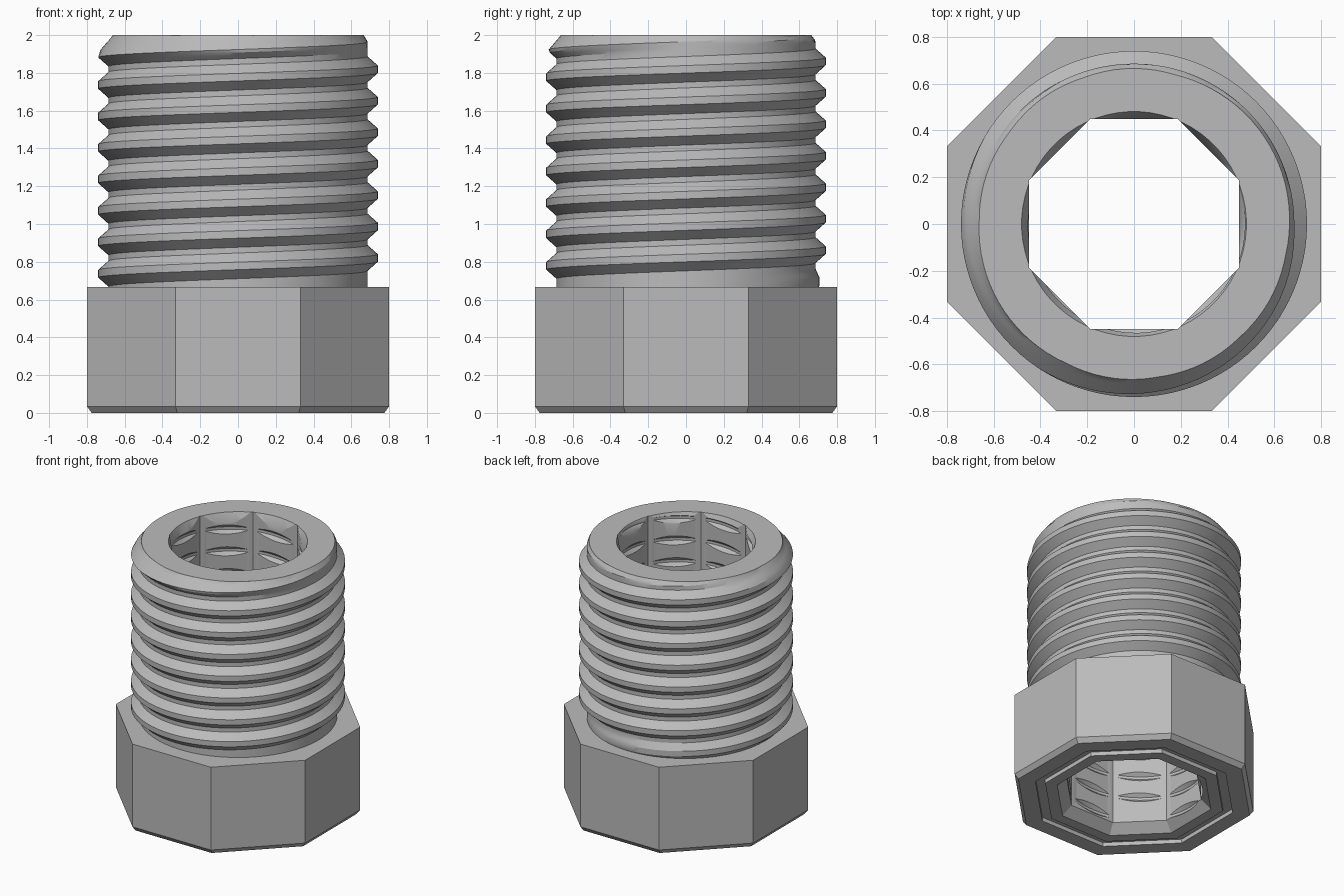
import bpy, bmesh, math
from mathutils import Vector

cube = bpy.data.objects.get("Cube")
if cube:
    bpy.data.objects.remove(cube, do_unlink=True)

GREY = (0.5, 0.5, 0.5, 1.0)
steel = bpy.data.materials.new("plain_grey")
steel.use_nodes = True
steel.diffuse_color = GREY
steel.node_tree.nodes["Principled BSDF"].inputs["Base Color"].default_value = GREY

HEAD_TOP, TOP, PITCH = 0.667, 2.0, 0.1665


def finish(name, bm):
    bmesh.ops.remove_doubles(bm, verts=bm.verts, dist=1e-5)
    bmesh.ops.recalc_face_normals(bm, faces=bm.faces)
    mesh = bpy.data.meshes.new(name)
    bm.to_mesh(mesh)
    bm.free()
    mesh.materials.append(steel)
    obj = bpy.data.objects.new(name, mesh)
    bpy.context.collection.objects.link(obj)
    return obj


def turned(name, profile, sides):
    """Solid from (flat distance, z) points that start and end on the axis."""
    bm = bmesh.new()
    rings = []
    for r, z in profile:
        r /= math.cos(math.pi / sides)
        if r == 0:
            rings.append([bm.verts.new((0, 0, z))] * sides)
        else:
            angles = [2 * math.pi * (i + 0.5) / sides for i in range(sides)]
            rings.append([bm.verts.new((r * math.cos(a), r * math.sin(a), z)) for a in angles])
    for low, high in zip(rings, rings[1:]):
        for i in range(sides):
            k = (i + 1) % sides
            corners = list(dict.fromkeys((low[i], low[k], high[k], high[i])))
            bm.faces.new(corners)
    return finish(name, bm)


def threaded(name, radius_at, z_low, z_high, crest_z, segs, steps):
    """Helical solid; radius_at(offset from crest, crest height, z)."""
    bm = bmesh.new()
    first = math.floor((z_low - crest_z) / PITCH) - 2
    last = math.ceil((z_high - crest_z) / PITCH) + 2
    levels = [(n * PITCH + crest_z, s) for n in range(first, last) for s in steps]
    columns = []
    for i in range(segs + 1):
        a = 2 * math.pi * i / segs
        column = []
        for base, s in levels:
            crest = base + PITCH * i / segs
            z = crest + s
            r = radius_at(s, crest, z)
            column.append(bm.verts.new((r * math.cos(a), r * math.sin(a), z)))
        columns.append(column)
    for a, b in zip(columns, columns[1:]):
        for j in range(len(levels) - 1):
            bm.faces.new((a[j], b[j], b[j + 1], a[j + 1]))
    bmesh.ops.remove_doubles(bm, verts=bm.verts, dist=1e-5)
    # Trim both ends flat and cap them
    for z, direction in ((z_low, -1), (z_high, 1)):
        cut = bmesh.ops.bisect_plane(
            bm, geom=bm.verts[:] + bm.edges[:] + bm.faces[:], dist=1e-6,
            plane_co=Vector((0, 0, z)), plane_no=Vector((0, 0, direction)), clear_outer=True)
        rim = [e for e in cut["geom_cut"] if isinstance(e, bmesh.types.BMEdge)]
        bmesh.ops.edgeloop_fill(bm, edges=rim)
    return finish(name, bm)


def combine(target, other, operation):
    mod = target.modifiers.new(operation, "BOOLEAN")
    mod.operation = operation
    mod.solver = "EXACT"
    mod.object = other
    bpy.context.view_layer.objects.active = target
    bpy.ops.object.modifier_apply(modifier=mod.name)
    bpy.data.objects.remove(other, do_unlink=True)


def ramp(x, a, b):
    return min(1.0, max(0.0, (x - a) / (b - a)))


def tooth(offset, flat, foot):
    """One on the crest flat, falling to zero at the foot."""
    return 1 - ramp(abs(offset), flat, foot)


def outer_radius(offset, crest, z):
    fade = ramp(crest, 0.67, 0.735) * (1 - ramp(crest, 1.945, 1.985))
    r = 0.686 + 0.054 * tooth(offset, 0.02, 0.068) * fade
    return min(r, 0.662 + 0.85 * max(0.0, TOP - z))


def groove_radius(offset, crest, z):
    return 0.425 + 0.05 * tooth(offset, 0.01, 0.06)


def mirrored_steps(half):
    return [-s for s in reversed(half)] + half


# Octagonal head with a chamfered lower rim and a shallow ring groove below
body = turned("threaded_bushing", [
    (0, 0), (0.595, 0), (0.595, 0.03), (0.66, 0.03), (0.66, 0),
    (0.775, 0), (0.8, 0.035), (0.8, HEAD_TOP), (0, HEAD_TOP)], 8)

# Threaded shank with a bevelled tip
shank = threaded("shank", outer_radius, 0.5, TOP, 0.82, 96,
                 mirrored_steps([0.02, 0.036, 0.052, 0.068]))
combine(body, shank, "UNION")

# Octagonal bore, flared at both ends
combine(body, turned("bore", [(0, -0.1), (0.45, -0.1), (0.45, 2.1), (0, 2.1)], 8), "DIFFERENCE")
combine(body, turned("top_flare", [(0, 1.88), (0.43, 1.88), (0.489, 2.02), (0, 2.02)], 64),
        "DIFFERENCE")
combine(body, turned("bottom_flare", [(0, -0.02), (0.535, -0.02), (0.435, 0.08), (0, 0.08)], 8),
        "DIFFERENCE")

# Helical slots in the flats of the bore
slots = threaded("bore_slots", groove_radius, -0.1, 2.1, 0.82, 64, mirrored_steps([0.01, 0.06]))
combine(body, slots, "DIFFERENCE")

bpy.ops.object.select_all(action="DESELECT")
body.select_set(True)
bpy.context.view_layer.objects.active = body
bpy.ops.object.shade_smooth_by_angle(angle=math.radians(25))
